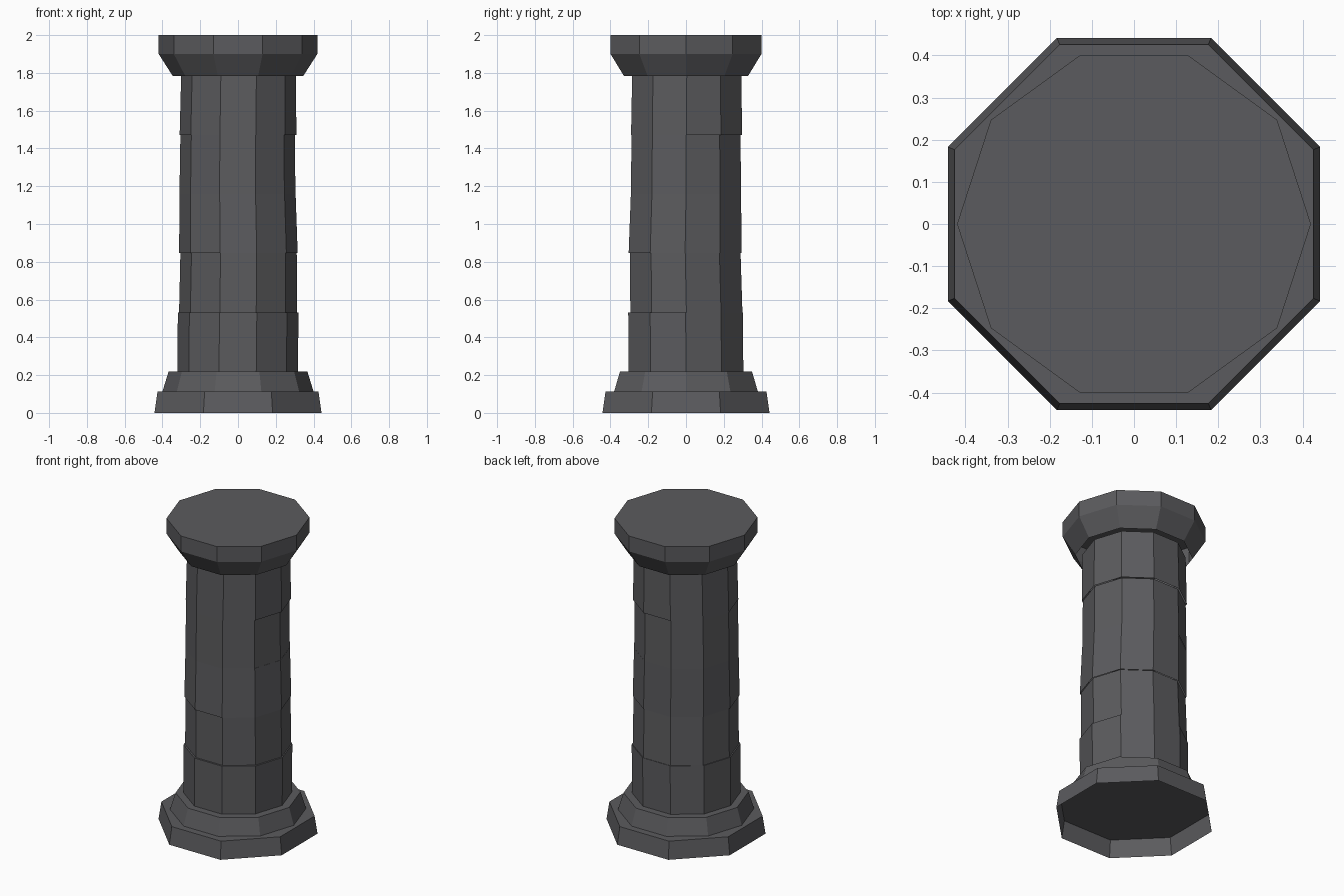
import bpy
import bmesh
from math import cos, sin, pi

cube = bpy.data.objects.get("Cube")
if cube:
    bpy.data.objects.remove(cube, do_unlink=True)

stone = bpy.data.materials.new("dark_grey_stone")
stone.use_nodes = True
colour = (0.105, 0.105, 0.112, 1)
stone.diffuse_color = colour
stone.node_tree.nodes["Principled BSDF"].inputs["Base Color"].default_value = colour


def tier(name, sides, rings, turn=0.0):
    """Hollow block, open below, lofted through rings of (z, radius, x shift, y shift)."""
    bm = bmesh.new()
    loops = []
    for z, r, dx, dy in rings:
        angles = [turn + 2 * pi * i / sides for i in range(sides)]
        loops.append([bm.verts.new((dx + r * cos(a), dy + r * sin(a), z)) for a in angles])
    for low, high in zip(loops, loops[1:]):
        for i in range(sides):
            j = (i + 1) % sides
            bm.faces.new((low[i], low[j], high[j], high[i]))
    bm.faces.new(loops[-1])
    mesh = bpy.data.meshes.new(name)
    bm.to_mesh(mesh)
    bm.free()
    mesh.materials.append(stone)
    bpy.context.collection.objects.link(bpy.data.objects.new(name, mesh))


# Octagonal plinth with flat sides facing the axes
flat = cos(pi / 8)
tier("plinth", 8, [(0, 0.442 / flat, 0, 0), (0.113, 0.426 / flat, 0, 0)], pi / 8)

# Ten-sided base moulding
tier("base_moulding", 10, [(0.113, 0.4, 0, 0), (0.22, 0.367, 0, 0)])

# Shaft of five slightly uneven drums: (radius, x shift, y shift) at bottom and top
drums = [
    ((0.319, -0.002, 0), (0.3195, 0.001, -0.002)),
    ((0.312, 0, 0.002), (0.308, 0.003, -0.004)),
    ((0.314, 0.002, -0.005), (0.307, -0.002, 0)),
    ((0.307, -0.003, 0), (0.303, -0.002, 0)),
    ((0.309, 0, 0.003), (0.304, 0.003, 0.004)),
]
bottom, height = 0.22, 0.3126
for i, (low, high) in enumerate(drums):
    z = bottom + i * height
    tier(f"shaft_drum_{i + 1}", 10, [(z, *low), (z + height, *high)])

# Flared ten-sided capital
tier("capital", 10, [(1.783, 0.345, 0, 0), (1.9, 0.42, 0, 0), (2.0, 0.42, 0, 0)])
